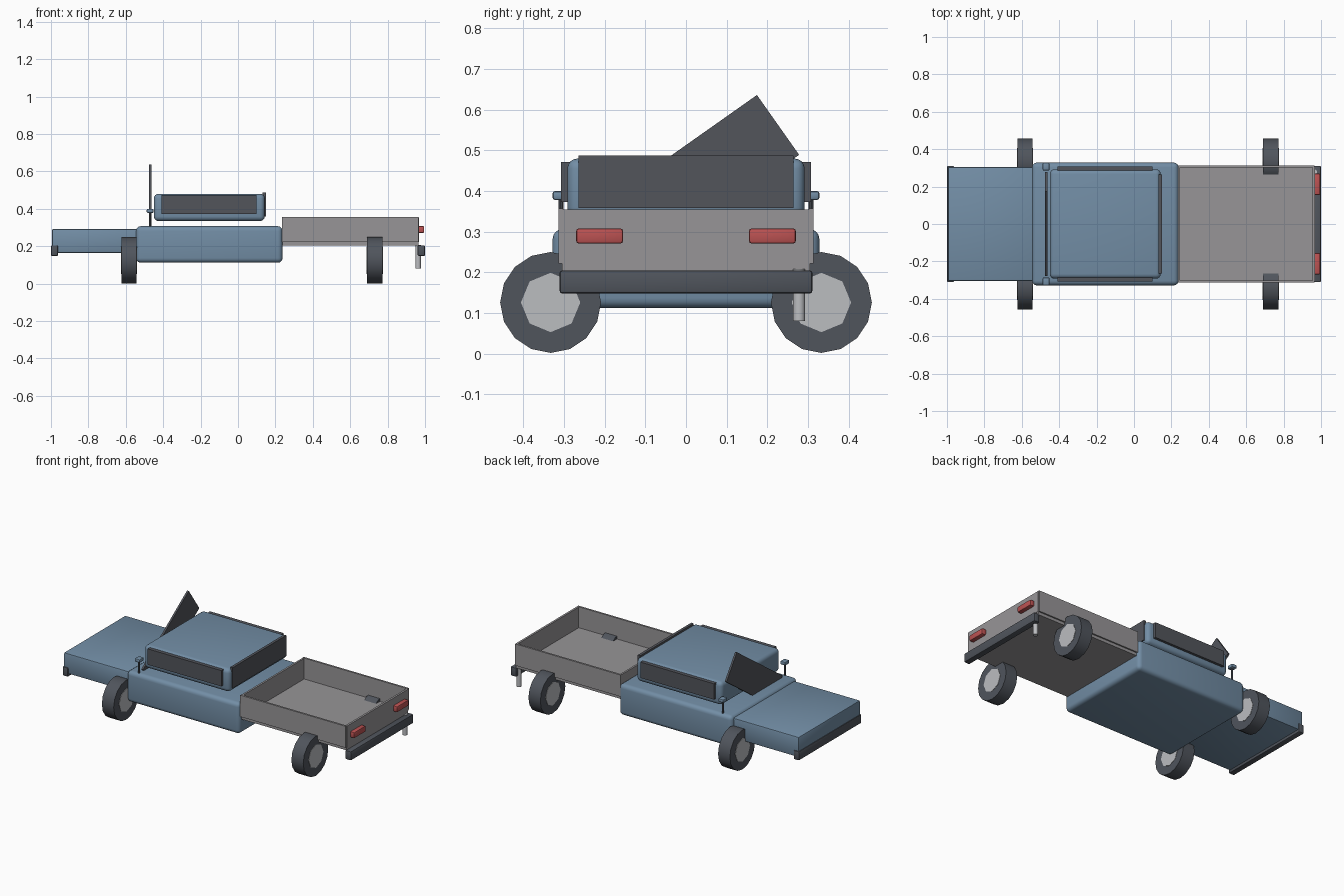
import bpy, math
from mathutils import Matrix

if "Cube" in bpy.data.objects:
    bpy.data.objects.remove(bpy.data.objects["Cube"], do_unlink=True)


def material(name, r, g, b):
    m = bpy.data.materials.new(name)
    m.use_nodes = True
    m.diffuse_color = (r, g, b, 1)
    node = next(n for n in m.node_tree.nodes if n.type == 'BSDF_PRINCIPLED')
    node.inputs["Base Color"].default_value = (r, g, b, 1)
    return m


BLUE = material("blue_paint", 0.17, 0.27, 0.38)
GREY = material("bed_grey", 0.31, 0.30, 0.31)
DARK = material("dark_rubber", 0.08, 0.09, 0.108)
GLASS = material("dark_glass", 0.085, 0.09, 0.105)
SILVER = material("silver_metal", 0.50, 0.51, 0.53)
RED = material("red_lamp", 0.50, 0.085, 0.085)


def finish(name, mat):
    ob = bpy.context.object
    ob.name = name
    ob.data.materials.append(mat)
    bpy.ops.object.shade_smooth_by_angle(angle=math.radians(35))
    return ob


def box(name, mat, x, y, z, bevel=0.0, segments=3):
    """Box spanning the (min, max) pairs, with optional rounded edges."""
    bpy.ops.mesh.primitive_cube_add(size=1)
    ob = bpy.context.object
    spans = (x, y, z)
    size = [b - a for a, b in spans]
    ob.data.transform(Matrix.Diagonal((*size, 1)))
    ob.location = [(a + b) / 2 for a, b in spans]
    if bevel:
        mod = ob.modifiers.new("rounding", 'BEVEL')
        mod.width = bevel
        mod.segments = segments
        bpy.ops.object.modifier_apply(modifier=mod.name)
    return finish(name, mat)


def cylinder(name, mat, radius, depth, location, sides, along_x=False):
    bpy.ops.mesh.primitive_cylinder_add(vertices=sides, radius=radius, depth=depth)
    ob = bpy.context.object
    if along_x:
        ob.data.transform(Matrix.Rotation(math.pi / 2, 4, 'Y'))
    ob.location = location
    return finish(name, mat)


def sides(a, b):
    """Name and y span for each side of the vehicle."""
    return (("right", (-b, -a)), ("left", (a, b)))


# Body shell
box("hood", BLUE, (-0.995, -0.50), (-0.305, 0.305), (0.165, 0.292), 0.008, 2)
box("cab_body", BLUE, (-0.545, 0.238), (-0.328, 0.328), (0.112, 0.307), 0.025, 4)
box("cab_roof", BLUE, (-0.45, 0.143), (-0.292, 0.292), (0.335, 0.48), 0.025, 4)

# Windows
box("rear_window", GLASS, (0.132, 0.149), (-0.265, 0.265), (0.358, 0.487))
for side, span in sides(0.285, 0.308):
    box(side + "_window", GLASS, (-0.41, 0.10), span, (0.373, 0.472))

# Tilted windscreen
screen = box("windscreen", GLASS, (-0.475, -0.463), (-0.277, 0.277), (0.313, 0.493))
screen.rotation_euler.x = math.radians(35.2)

# Cargo bed
box("bed_floor", GREY, (0.235, 0.965), (-0.305, 0.305), (0.203, 0.226))
box("bed_front_wall", GREY, (0.235, 0.247), (-0.305, 0.305), (0.222, 0.355))
box("tailgate", GREY, (0.955, 0.968), (-0.305, 0.305), (0.222, 0.355))
for side, span in sides(0.302, 0.314):
    box(side + "_bed_wall", GREY, (0.235, 0.965), span, (0.222, 0.357))

# Bumpers
for name, span in (("front_bumper", (-1.0, -0.962)), ("rear_bumper", (0.96, 1.0))):
    box(name, DARK, span, (-0.311, 0.311), (0.148, 0.205), 0.007, 2)

# Tail lamps and mirrors
for side, span in sides(0.155, 0.27):
    box(side + "_tail_lamp", RED, (0.963, 0.995), span, (0.271, 0.308), 0.006, 2)
for side, span in sides(0.286, 0.328):
    box(side + "_mirror", BLUE, (-0.488, -0.452), span, (0.378, 0.4), 0.006, 2)
    cylinder(side + "_mirror_stalk", DARK, 0.006, 0.09,
             (-0.47, sum(span) / 2, 0.34), 10)

# Exhaust pipe
cylinder("exhaust_pipe", SILVER, 0.015, 0.128, (0.963, 0.278, 0.144), 16)

# Wheels, turned to face along the body
for end, x in (("front", -0.583), ("rear", 0.731)):
    for side, y in (("right", -0.333), ("left", 0.333)):
        cylinder(f"{end}_{side}_tyre", DARK, 0.124, 0.082, (x, y, 0.126), 16, True)
        cylinder(f"{end}_{side}_hub", SILVER, 0.073, 0.086, (x, y, 0.126), 8, True)
